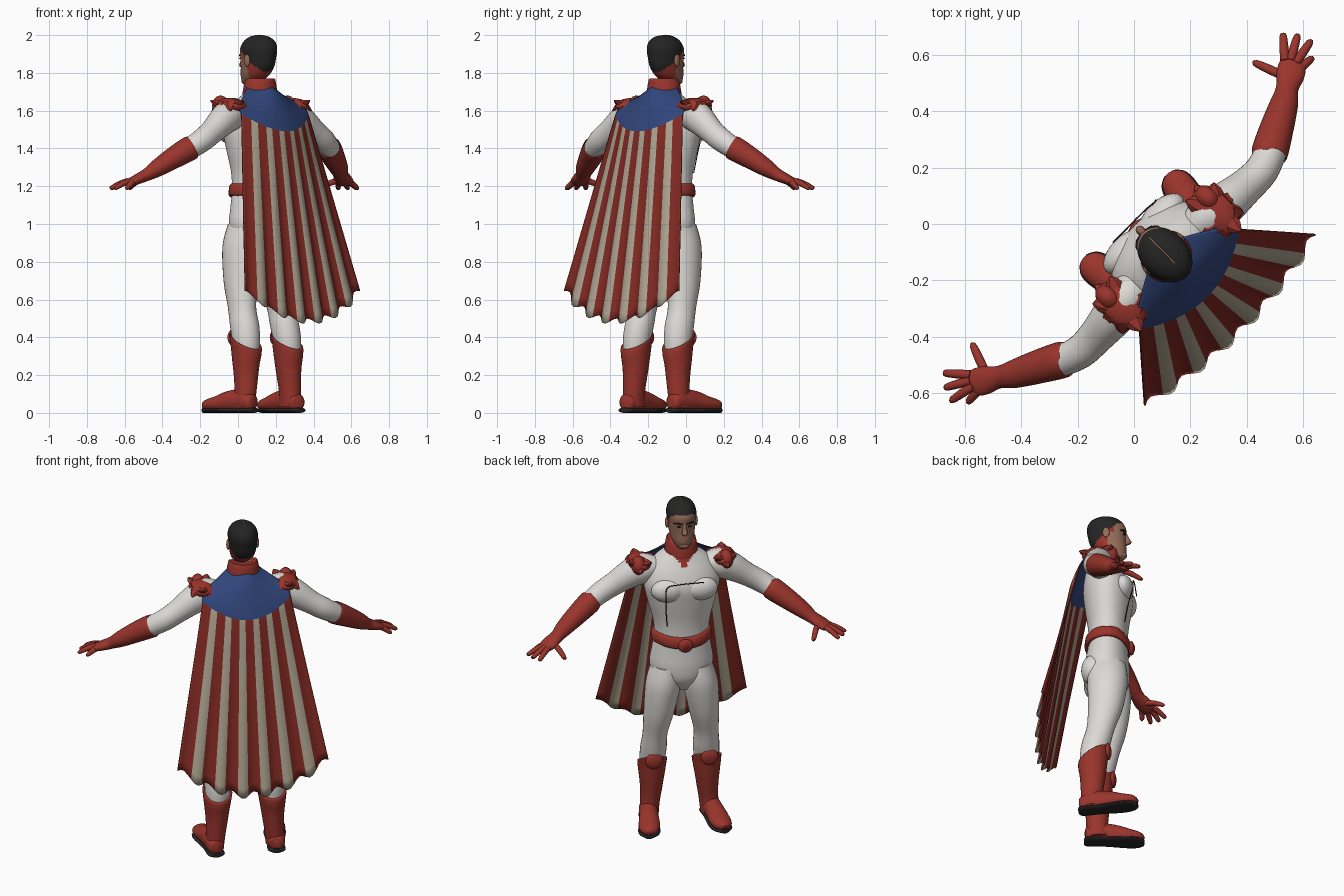
import bpy, bmesh, math
from mathutils import Vector, Matrix

if "Cube" in bpy.data.objects:
    bpy.data.objects.remove(bpy.data.objects["Cube"], do_unlink=True)


def material(name, red, green, blue):
    mat = bpy.data.materials.new(name)
    mat.use_nodes = True
    mat.diffuse_color = (red, green, blue, 1)
    mat.node_tree.nodes["Principled BSDF"].inputs["Base Color"].default_value = (red, green, blue, 1)
    return mat


white = material("suit white", .72, .70, .67)
crimson = material("glove red", .32, .035, .025)
cape_red = material("cape red", .22, .022, .016)
cream = material("cape cream", .42, .37, .28)
navy = material("yoke blue", .03, .06, .2)
black = material("hair black", .018, .018, .018)
skin = material("skin", .3, .15, .1)
FACING = math.radians(45)


def finish(bm, name, mats, rule=None, mirror=False, angle=50):
    """Turn a bmesh into a smooth object, coloured by a face rule."""
    bmesh.ops.recalc_face_normals(bm, faces=bm.faces)
    for face in bm.faces:
        face.smooth = True
        if rule:
            face.material_index = rule(face.calc_center_median())
    mesh = bpy.data.meshes.new(name)
    bm.to_mesh(mesh)
    bm.free()
    mesh.set_sharp_from_angle(angle=math.radians(angle))
    for mat in mats:
        mesh.materials.append(mat)
    obj = bpy.data.objects.new(name, mesh)
    bpy.context.collection.objects.link(obj)
    obj.rotation_euler.z = FACING
    if mirror:
        obj.modifiers.new("other side", 'MIRROR')
    return obj


def spline(points, steps):
    """Catmull-Rom samples through rows of numbers."""
    rows = [Vector(p) for p in points]
    out = []
    for i in range(len(rows) - 1):
        a, b, c, d = rows[max(i - 1, 0)], rows[i], rows[i + 1], rows[min(i + 2, len(rows) - 1)]
        for k in range(steps):
            t = k / steps
            out.append(b + (c - a) * (t / 2) + (a * 2 - b * 5 + c * 4 - d) * (t * t / 2)
                       + (b * 3 - a - c * 3 + d) * (t ** 3 / 2))
    return out + [rows[-1]]


def loft(name, points, mats, flat=True, rule=None, mirror=False, steps=5, sides=28, warp=None, angle=50):
    """Skin elliptical rings (x, y, z, half width, half depth) along a path."""
    rows = spline(points, steps)
    bm = bmesh.new()
    rings = []
    for i, row in enumerate(rows):
        centre = Vector(row[:3])
        side, up = Vector((1, 0, 0)), Vector((0, 1, 0))
        if not flat:
            along = Vector(rows[min(i + 1, len(rows) - 1)][:3]) - Vector(rows[max(i - 1, 0)][:3])
            side = along.cross(Vector((0, 0, 1))).normalized()
            up = side.cross(along).normalized()
        ring = []
        for k in range(sides):
            turn = math.tau * k / sides
            co = centre + side * row[3] * math.cos(turn) + up * row[4] * math.sin(turn)
            ring.append(bm.verts.new(warp(co) if warp else co))
        rings.append(ring)
    for low, high in zip(rings, rings[1:]):
        for k in range(sides):
            n = (k + 1) % sides
            bm.faces.new((low[k], low[n], high[n], high[k]))
    bm.faces.new(rings[0])
    bm.faces.new(rings[-1])
    return finish(bm, name, mats, rule, mirror, angle)


def tube(name, points, radius, mat, mirror=False, sides=8):
    return loft(name, [(*p, radius, radius) for p in points], [mat], False, None, mirror, 4, sides)


def blob(name, place, size, mat, mirror=True):
    bm = bmesh.new()
    bmesh.ops.create_uvsphere(bm, u_segments=24, v_segments=14, radius=1,
                              matrix=Matrix.Translation(place) @ Matrix.Diagonal((*size, 1)))
    return finish(bm, name, [mat], None, mirror)


# Torso with the red throat panel
def throat(c):
    return 1 if c.y > -.15 and c.z > 1.61 + abs(c.x) * 1.3 else 0


loft("torso", [(0, -.155, .85, .06, .07), (0, -.155, .92, .15, .12), (0, -.155, 1, .18, .13),
               (0, -.15, 1.1, .168, .118), (0, -.145, 1.18, .155, .11), (0, -.145, 1.28, .163, .113),
               (0, -.145, 1.4, .195, .13), (0, -.145, 1.5, .215, .14), (0, -.155, 1.58, .2, .125),
               (0, -.165, 1.65, .15, .1), (0, -.165, 1.7, .085, .08), (0, -.16, 1.76, .06, .065)],
     [white, crimson], rule=throat, sides=56)
blob("chest_muscle", (.09, -.05, 1.49), (.1, .056, .07), white)
blob("buttock", (.085, -.22, .97), (.085, .07, .09), white)
tube("chest_seam", [(-.1, .006, 1.55), (.05, .007, 1.545), (.105, .003, 1.53), (.115, .004, 1.48),
                    (.11, -.022, 1.38), (.1, -.043, 1.27)], .003, black)

# Belt and buckle
loft("belt", [(0, -.147, 1.15, .164, .12), (0, -.147, 1.16, .174, .13),
              (0, -.147, 1.205, .17, .127), (0, -.147, 1.215, .158, .114)],
     [crimson], steps=2, sides=48, warp=lambda c: c - Vector((0, 0, max(0, c.y + .08) * .35)))
blob("belt_buckle", (0, -.015, 1.155), (.042, .018, .04), crimson, False)
blob("buckle_emblem", (0, -.002, 1.155), (.02, .008, .02), cape_red, False)

# Legs
loft("leg", [(.09, -.15, 1, .08, .11), (.105, -.14, .88, .1, .114), (.128, -.15, .7, .086, .098),
             (.145, -.175, .56, .07, .08), (.15, -.2, .46, .074, .081),
             (.155, -.217, .36, .07, .074), (.16, -.22, .2, .05, .055)], [white], mirror=True)


# Boots, with a top edge that rises at the front
def raise_front(c):
    if c.z > .25:
        c.z += (c.y + .2) * .55 * min(1, (c.z - .25) / .1)
    return c


loft("boot_shaft", [(.155, -.212, .385, .07, .074), (.155, -.212, .388, .083, .087), (.156, -.215, .35, .08, .085),
                    (.16, -.22, .2, .062, .068), (.167, -.222, .11, .055, .062),
                    (.172, -.215, .03, .052, .065)], [crimson], mirror=True, warp=raise_front)
loft("boot_foot", [(.17, -.29, .05, .02, .03), (.172, -.275, .052, .045, .045), (.178, -.21, .065, .052, .062),
                   (.19, -.12, .06, .055, .055), (.2, -.05, .048, .06, .042),
                   (.212, .01, .04, .05, .032), (.217, .035, .032, .022, .018)],
     [crimson], flat=False, mirror=True)
loft("boot_sole", [(.17, -.296, .014, .025, .014), (.172, -.275, .014, .05, .014), (.182, -.18, .014, .05, .014),
                   (.2, -.05, .014, .063, .014), (.212, .01, .014, .053, .014),
                   (.218, .038, .014, .024, .014)], [black], flat=False, mirror=True)
blob("shin_guard", (.158, -.133, .4), (.05, .02, .048), crimson)

# Arms and gloves
loft("arm", [(.14, -.16, 1.59, .06, .06), (.21, -.168, 1.585, .08, .085), (.28, -.178, 1.555, .077, .082),
             (.38, -.187, 1.49, .064, .066), (.46, -.185, 1.44, .06, .062),
             (.54, -.155, 1.39, .054, .054), (.58, -.13, 1.37, .04, .04)], [white], flat=False, mirror=True)
loft("glove", [(.515, -.165, 1.405, .05, .05), (.518, -.163, 1.403, .065, .065), (.6, -.118, 1.35, .06, .058),
               (.68, -.075, 1.295, .05, .046), (.725, -.045, 1.262, .04, .034),
               (.765, -.02, 1.24, .05, .028), (.8, .002, 1.222, .047, .022),
               (.82, .012, 1.212, .025, .014)], [crimson], flat=False, mirror=True)
fingers = {"index_finger": ((.79, .032), (.85, .1)), "middle_finger": ((.805, .018), (.883, .062)),
           "ring_finger": ((.812, -.002), (.9, .015)), "little_finger": ((.8, -.025), (.862, -.03)),
           "thumb": ((.745, .005), (.71, .1))}
for name, ((x, y), (tip_x, tip_y)) in fingers.items():
    middle = ((x + tip_x) / 2, (y + tip_y) / 2)
    loft(name, [(x, y, 1.228, .016, .016), (*middle, 1.213, .016, .015),
                (tip_x, tip_y, 1.19, .012, .011), (tip_x + .003, tip_y + .003, 1.188, .003, .003)],
         [crimson], flat=False, mirror=True, sides=12)

# Shoulder guards with feathered spikes
blob("shoulder_guard", (.235, -.172, 1.625), (.072, .1, .042), crimson)
for k in range(9):
    turn = math.tau * k / 9
    out = Vector((math.cos(turn), math.sin(turn) * 1.3, 0))
    base = Vector((.235, -.172, 1.635)) + out * .05
    tip = base + out * .04 + Vector((0, 0, .018 if k % 2 else -.035))
    loft("shoulder_feather", [(*base, .036, .024), (*base.lerp(tip, .6), .024, .014), (*tip, .003, .003)],
         [crimson], flat=False, mirror=True, steps=2, sides=6, angle=25)
blob("shoulder_emblem", (.25, -.12, 1.625), (.04, .05, .055), crimson)

# Collar
loft("collar", [(0, -.165, 1.69, .09, .088), (0, -.163, 1.7, .094, .092),
                (0, -.163, 1.765, .082, .082), (0, -.163, 1.77, .07, .07)], [crimson], steps=3, sides=36,
     warp=lambda c: c - Vector((0, 0, max(0, c.y + .15) * .45)))


# Head, coloured as hair, close-cropped sides and face
def head_colour(c):
    if c.z > 1.945 - max(0, -c.y - .07) * .9:
        return 2
    if c.y < -.145 or (c.y < -.105 and c.z > 1.875):
        return 1
    return 0


loft("head", [(0, -.09, 1.735, .03, .03), (0, -.1, 1.75, .045, .052), (0, -.125, 1.785, .064, .083),
              (0, -.145, 1.83, .074, .1), (0, -.152, 1.88, .08, .107), (0, -.155, 1.93, .084, .11),
              (0, -.16, 1.97, .07, .09), (0, -.16, 1.993, .04, .052), (0, -.16, 1.999, .008, .01)],
     [skin, crimson, black], rule=head_colour, sides=56, steps=6)
loft("nose", [(0, -.05, 1.9, .008, .008), (0, -.042, 1.87, .011, .014), (0, -.034, 1.84, .016, .02),
              (0, -.045, 1.825, .01, .01)], [skin], sides=16)
blob("ear", (.083, -.15, 1.865), (.01, .02, .032), skin)
blob("chin", (0, -.062, 1.757), (.03, .022, .02), skin, False)
blob("eye", (.03, -.053, 1.877), (.012, .008, .005), black)
tube("eyebrow", [(.013, -.046, 1.892), (.035, -.052, 1.897), (.055, -.071, 1.89)], .005, black, True)
tube("mouth", [(-.025, -.054, 1.797), (0, -.047, 1.799), (.025, -.054, 1.797)], .003, cape_red)
tube("hair_parting", [(.004, -.07, 1.972), (.004, -.11, 1.993), (.004, -.16, 1.999), (.004, -.2, 1.994)],
     .003, skin)

# Cape: rows of (half width, middle y, edge y, middle z, edge z)
rows = spline([(.08, -.25, -.15, 1.72, 1.725), (.15, -.29, -.19, 1.67, 1.68),
               (.235, -.335, -.245, 1.57, 1.625), (.25, -.365, -.275, 1.49, 1.58)], 4)
YOKE = len(rows) - 1
top, hem = rows[-1], Vector((.43, -.535, -.48, .485, .65))
rows += [top.lerp(hem, k / 20) for k in range(1, 21)]
COLUMNS, PLEAT = 46, 7
bm = bmesh.new()
grid = []
for i, (half, mid_y, edge_y, mid_z, edge_z) in enumerate(rows):
    fall = max(0, i - YOKE) / 20
    line = []
    for j in range(COLUMNS + 1):
        s = j / COLUMNS * 2 - 1
        fold = .016 * fall * math.cos(math.tau * (j - 2) / PLEAT)
        bow = 1 - s * s
        line.append(bm.verts.new((half * s, edge_y + (mid_y - edge_y) * bow + fold,
                                  edge_z + (mid_z - edge_z) * bow + fold)))
    grid.append(line)
for i in range(len(rows) - 1):
    for j in range(COLUMNS):
        face = bm.faces.new((grid[i][j], grid[i][j + 1], grid[i + 1][j + 1], grid[i + 1][j]))
        face.material_index = 2 if i < YOKE else int(j % PLEAT > 3)
cape = finish(bm, "cape", [cape_red, cream, navy])
thickness = cape.modifiers.new("cloth thickness", 'SOLIDIFY')
thickness.thickness = .006
thickness.offset = 0
